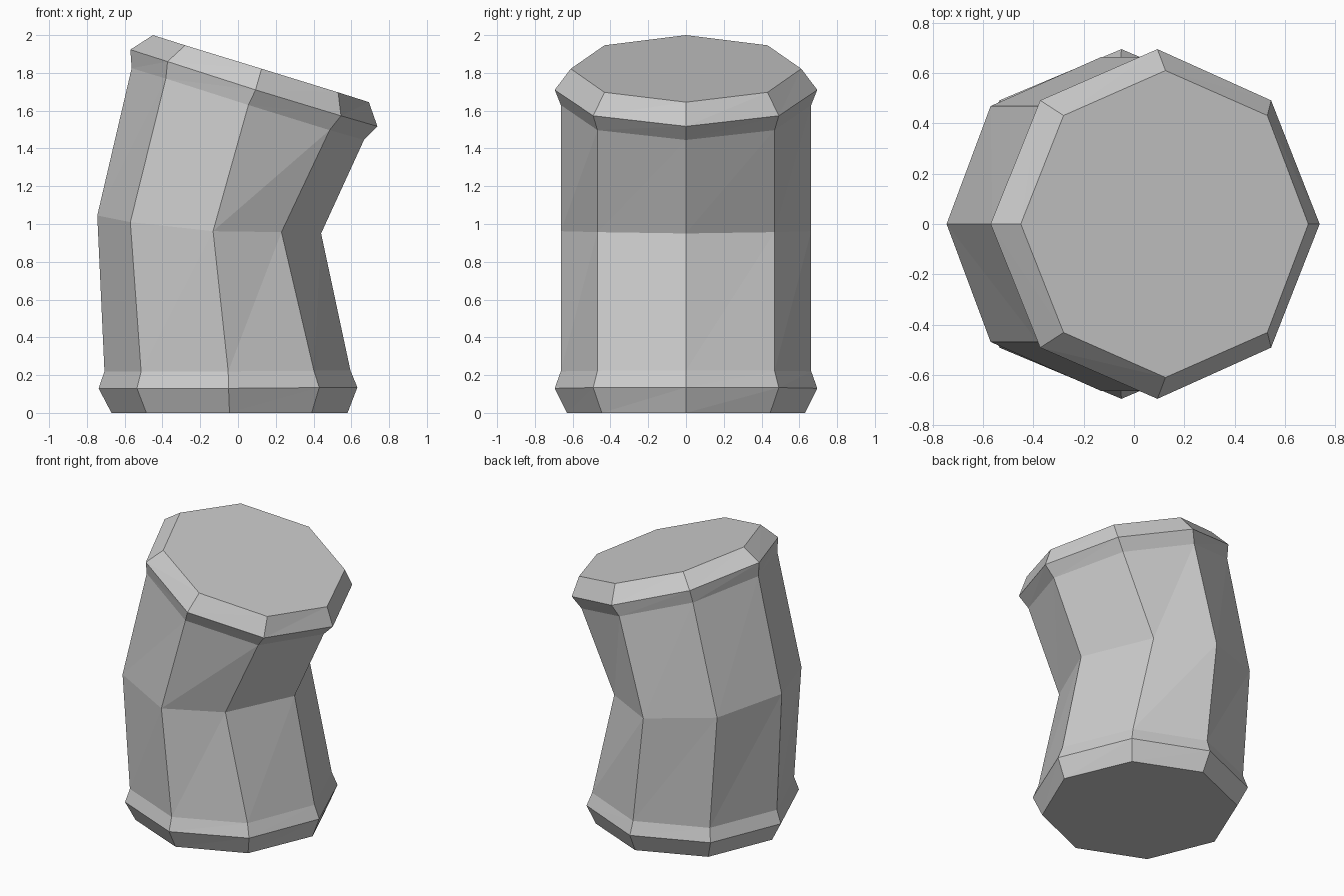
import bpy, bmesh
from math import sin, radians

# Each ring: half width in y, then (x, z) from the right side round to the left
RINGS = [
    (0.63,  [(0.58, 0), (0.39, 0), (-0.045, 0), (-0.485, 0), (-0.67, 0)]),
    (0.695, [(0.632, 0.135), (0.43, 0.134), (-0.05, 0.13), (-0.535, 0.13), (-0.738, 0.13)]),
    (0.663, [(0.595, 0.225), (0.402, 0.223), (-0.052, 0.22), (-0.513, 0.22), (-0.707, 0.22)]),
    (0.663, [(0.44, 0.95), (0.23, 0.957), (-0.132, 0.962), (-0.57, 1.01), (-0.745, 1.045)]),
    (0.663, [(0.667, 1.445), (0.485, 1.497), (0.055, 1.63), (-0.382, 1.77), (-0.563, 1.825)]),
    (0.695, [(0.738, 1.517), (0.545, 1.573), (0.093, 1.71), (-0.373, 1.86), (-0.57, 1.923)]),
    (0.61,  [(0.693, 1.645), (0.53, 1.697), (0.125, 1.822), (-0.28, 1.946), (-0.45, 2.0)]),
]
SIDES = 8

bm = bmesh.new()
loops = []
for width, pts in RINGS:
    loop = []
    for j in range(SIDES):
        x, z = pts[min(j, SIDES - j)]
        loop.append(bm.verts.new((x, width * sin(radians(45 * j)), z)))
    loops.append(loop)

# Walls, split along one diagonal because the bend warps the quads
for low, high in zip(loops, loops[1:]):
    for j in range(SIDES):
        k = (j + 1) % SIDES
        bm.faces.new((low[j], low[k], high[k]))
        bm.faces.new((low[j], high[k], high[j]))

# End caps
bm.faces.new(loops[0][::-1])
bm.faces.new(loops[-1])

mesh = bpy.data.meshes.new("bent_pipe")
bm.to_mesh(mesh)
bm.free()
pipe = bpy.data.objects.new("bent_pipe", mesh)
bpy.context.collection.objects.link(pipe)
